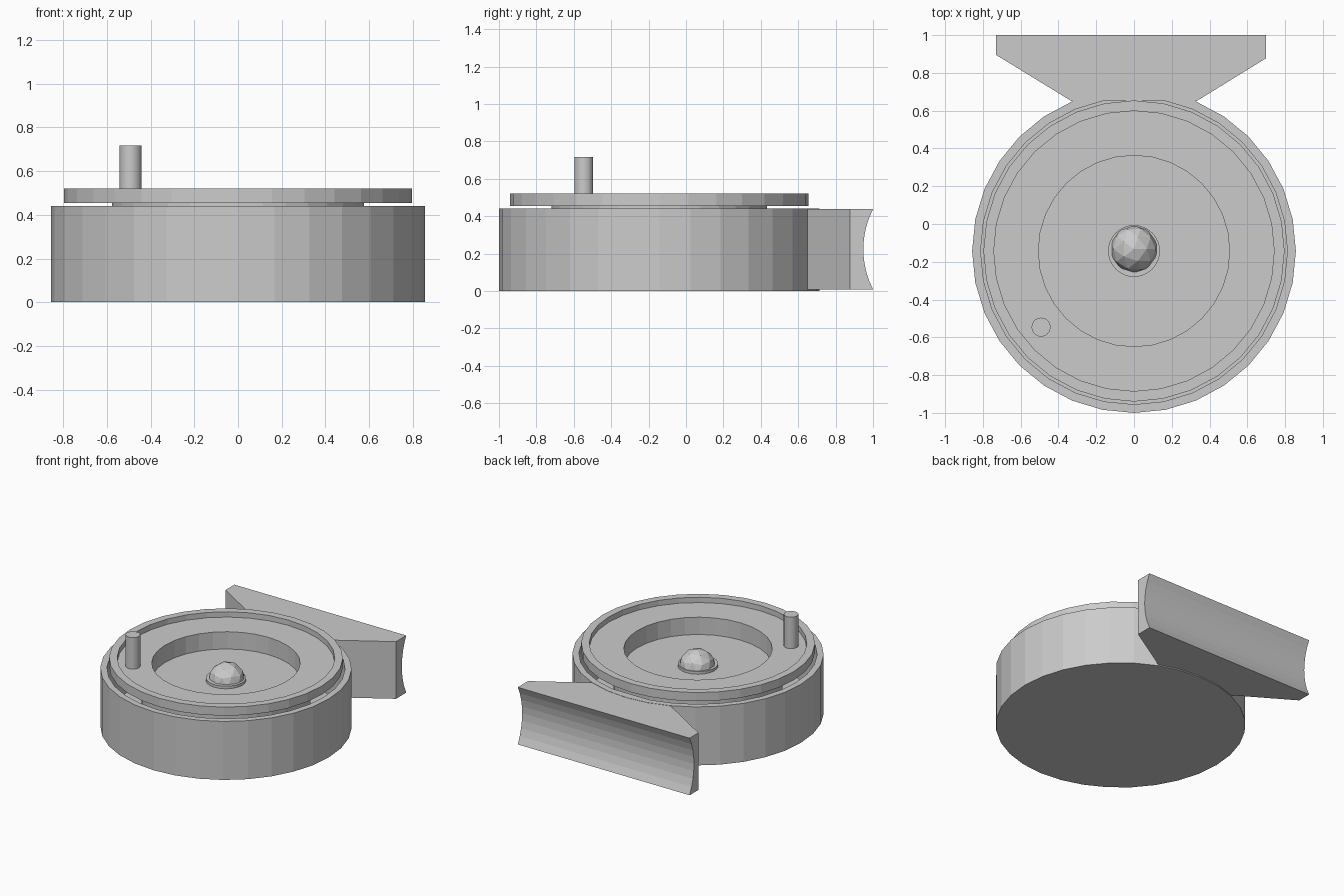
import bpy, bmesh
from math import cos, sin, tau, sqrt

if "Cube" in bpy.data.objects:
    bpy.data.objects.remove(bpy.data.objects["Cube"])

AXIS_Y = -0.143   # reel axis


def finish(name, bm):
    bmesh.ops.remove_doubles(bm, verts=bm.verts, dist=1e-5)
    bmesh.ops.recalc_face_normals(bm, faces=bm.faces)
    me = bpy.data.meshes.new(name)
    bm.to_mesh(me)
    bm.free()
    ob = bpy.data.objects.new(name, me)
    bpy.context.collection.objects.link(ob)
    return ob


def stack(bm, rings):
    """Join successive vertex rings and cap both ends."""
    loops = [[bm.verts.new(p) for p in r] for r in rings]
    n = len(loops[0])
    for a, b in zip(loops, loops[1:]):
        for i in range(n):
            j = (i + 1) % n
            bm.faces.new((a[i], a[j], b[j], b[i]))
    bm.faces.new(loops[0])
    bm.faces.new(loops[-1])


def lathe(name, profile, x=0.0, y=AXIS_Y, n=32):
    """Turned part from (radius, z) pairs, capped flat at both ends."""
    bm = bmesh.new()
    stack(bm, [[(x + r * cos(tau * i / n), y + r * sin(tau * i / n), z)
                for i in range(n)] for r, z in profile])
    return finish(name, bm)


# Hollow frame drum
lathe("reel_frame", [(0.857, 0), (0.857, 0.44), (0.812, 0.44), (0.812, 0.05)])

# Spool: core, flange, raised rim, face and central recess
lathe("spool", [(0.577, 0.05), (0.577, 0.455), (0.797, 0.455), (0.797, 0.52),
                (0.742, 0.52), (0.742, 0.48), (0.506, 0.48), (0.506, 0.35)])

# Hub collar and faceted cap
lathe("hub_collar", [(0.137, 0.34), (0.137, 0.37)])
bm = bmesh.new()
bmesh.ops.create_icosphere(bm, subdivisions=2, radius=0.127)
bmesh.ops.translate(bm, verts=bm.verts, vec=(0, AXIS_Y + 0.01, 0.352))
finish("hub_cap", bm)

# Winding handle
lathe("handle", [(0.05, 0.47), (0.05, 0.717)], x=-0.492, y=-0.546)

# Mounting foot: flared prism with a concave back that fits the rod
Z0, Z1, SAG, STEPS = 0.008, 0.438, 0.052, 8
half, mid = (Z1 - Z0) / 2, (Z0 + Z1) / 2
R = (half ** 2 + SAG ** 2) / (2 * SAG)
rings = []
for k in range(STEPS + 1):
    z = Z0 + (Z1 - Z0) * k / STEPS
    back = 1.0 - (sqrt(R * R - (z - mid) ** 2) - (R - SAG))
    rings.append([(-0.33, 0.65, z), (0.33, 0.65, z), (0.70, 0.878, z),
                  (0.70, back, z), (-0.73, back, z), (-0.73, 0.895, z)])
bm = bmesh.new()
stack(bm, rings)
finish("mounting_foot", bm)
